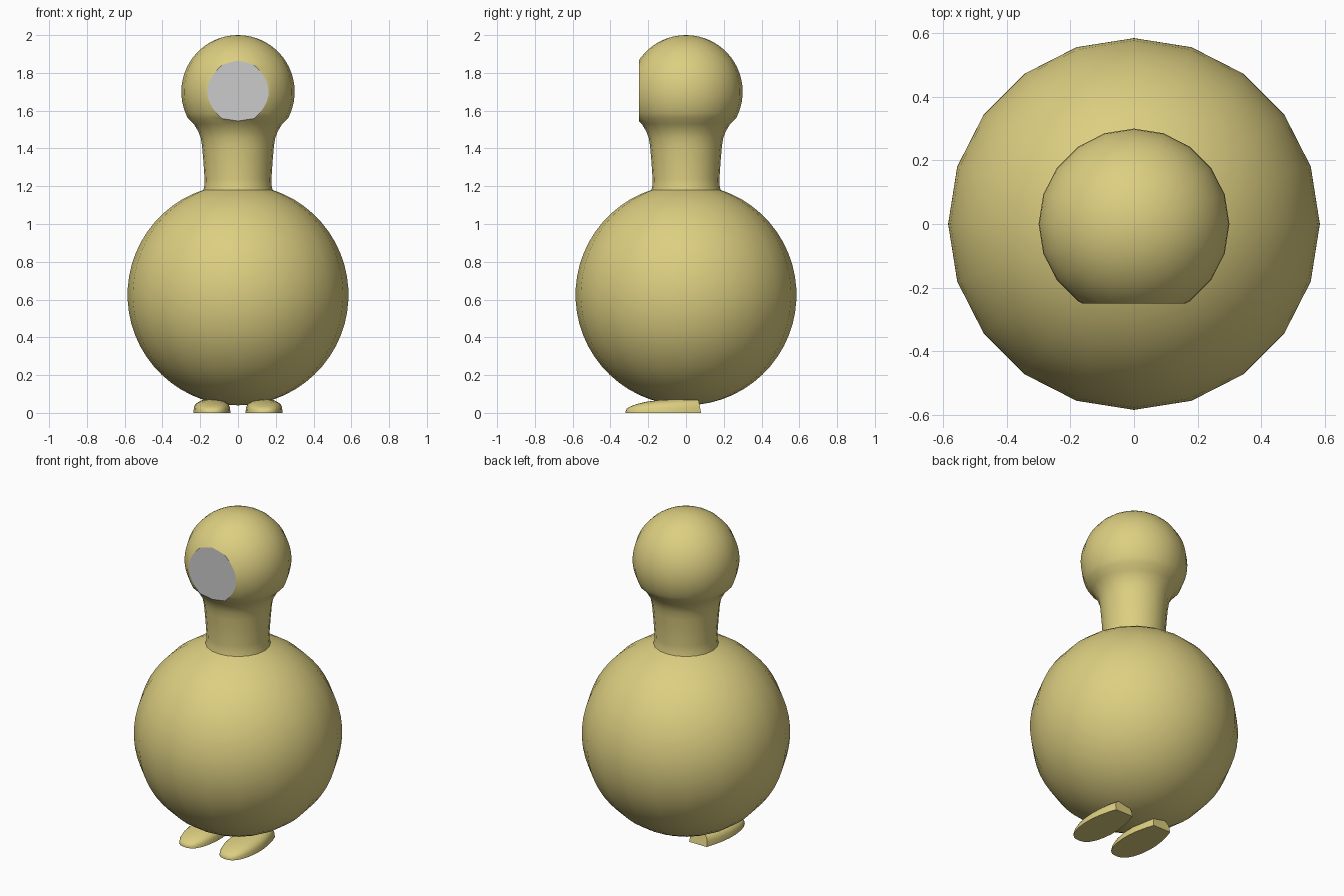
import bpy, bmesh
from math import sin, cos, pi, sqrt, asin, atan2, radians

if "Cube" in bpy.data.objects:
    bpy.data.objects.remove(bpy.data.objects["Cube"])

SEG = 20
yellow = bpy.data.materials.new("yellow")
yellow.diffuse_color = (0.72, 0.62, 0.22, 1)
yellow.use_nodes = True
yellow.node_tree.nodes["Principled BSDF"].inputs["Base Color"].default_value = yellow.diffuse_color


def finish(name, bm, mat=None):
    bmesh.ops.recalc_face_normals(bm, faces=bm.faces)
    mesh = bpy.data.meshes.new(name)
    bm.to_mesh(mesh)
    bm.free()
    ob = bpy.data.objects.new(name, mesh)
    bpy.context.collection.objects.link(ob)
    if mat:
        mesh.materials.append(mat)
    bpy.ops.object.select_all(action='DESELECT')
    ob.select_set(True)
    bpy.context.view_layer.objects.active = ob
    bpy.ops.object.shade_smooth_by_angle(angle=radians(35))
    return ob


def bridge(bm, a, b, closed=True):
    n = len(a)
    for i in range(n if closed else n - 1):
        j = (i + 1) % n
        bm.faces.new((a[i], a[j], b[j], b[i]))


def lathe(profile):
    bm = bmesh.new()
    rings = [[bm.verts.new((r * cos(2 * pi * i / SEG), r * sin(2 * pi * i / SEG), z))
              for i in range(SEG)] for r, z in profile]
    for a, b in zip(rings, rings[1:]):
        bridge(bm, a, b)
    bmesh.ops.remove_doubles(bm, verts=bm.verts, dist=1e-5)
    return bm


def arc(radius, zc, a0, a1, n):
    return [(radius * cos(a0 + (a1 - a0) * i / n), zc + radius * sin(a0 + (a1 - a0) * i / n))
            for i in range(n + 1)]


# Round body, ending where the neck starts
top_angle = atan2(sqrt(0.585 ** 2 - 0.18 ** 2), 0.18)
finish("body", lathe(arc(0.585, 0.625, -pi / 2, top_angle, 26)), yellow)

# Neck and head in one turned shape
neck = [(0.184, 1.175), (0.178, 1.205), (0.177, 1.24), (0.183, 1.33),
        (0.19, 1.41), (0.197, 1.455), (0.21, 1.49), (0.234, 1.53)]
bm = lathe(neck + arc(0.3, 1.7, asin((1.56 - 1.7) / 0.3), pi / 2, 20))

# Flat cut on the front of the head
cut = bmesh.ops.bisect_plane(bm, geom=bm.verts[:] + bm.edges[:] + bm.faces[:],
                             plane_co=(0, -0.25, 0), plane_no=(0, -1, 0), clear_outer=True)
rim = [v.co.copy() for v in cut["geom_cut"] if isinstance(v, bmesh.types.BMVert)]
rim.sort(key=lambda c: atan2(c.z - 1.7, c.x))
finish("neck_and_head", bm, yellow)

# Grey disc filling the cut
bm = bmesh.new()
disc = bm.faces.new([bm.verts.new(c) for c in rim])
plate = finish("face_plate", bm)
if plate.data.polygons[0].normal.y > 0:
    plate.data.flip_normals()

# Feet: domed, rounded at the toe, cut flat at the heel
STATIONS = [(-0.32, 0.012, 0.008), (-0.314, 0.036, 0.022), (-0.295, 0.058, 0.034),
            (-0.26, 0.077, 0.047), (-0.21, 0.091, 0.059), (-0.15, 0.098, 0.067),
            (-0.09, 0.098, 0.071), (-0.03, 0.09, 0.074), (0.03, 0.076, 0.075),
            (0.08, 0.06, 0.075)]


def foot(name, x):
    bm = bmesh.new()
    rings = []
    for k, (y, w, h) in enumerate(STATIONS):
        slant = 0.2 if k == len(STATIONS) - 1 else 0
        ring = []
        for i in range(13):
            c, s = cos(pi * i / 12), max(0, sin(pi * i / 12))
            px = w * abs(c) ** 0.8 * (1 if c > 0 else -1)
            z = 0 if i in (0, 12) else h * s ** 0.65
            ring.append(bm.verts.new((x + px, y - slant * z, z)))
        rings.append(ring)
    for a, b in zip(rings, rings[1:]):
        bridge(bm, a, b)
    bm.faces.new(rings[0])
    bm.faces.new(rings[-1])
    finish(name, bm, yellow)


for side, x in (("left", 0.138), ("right", -0.138)):
    foot(side + "_foot", x)
